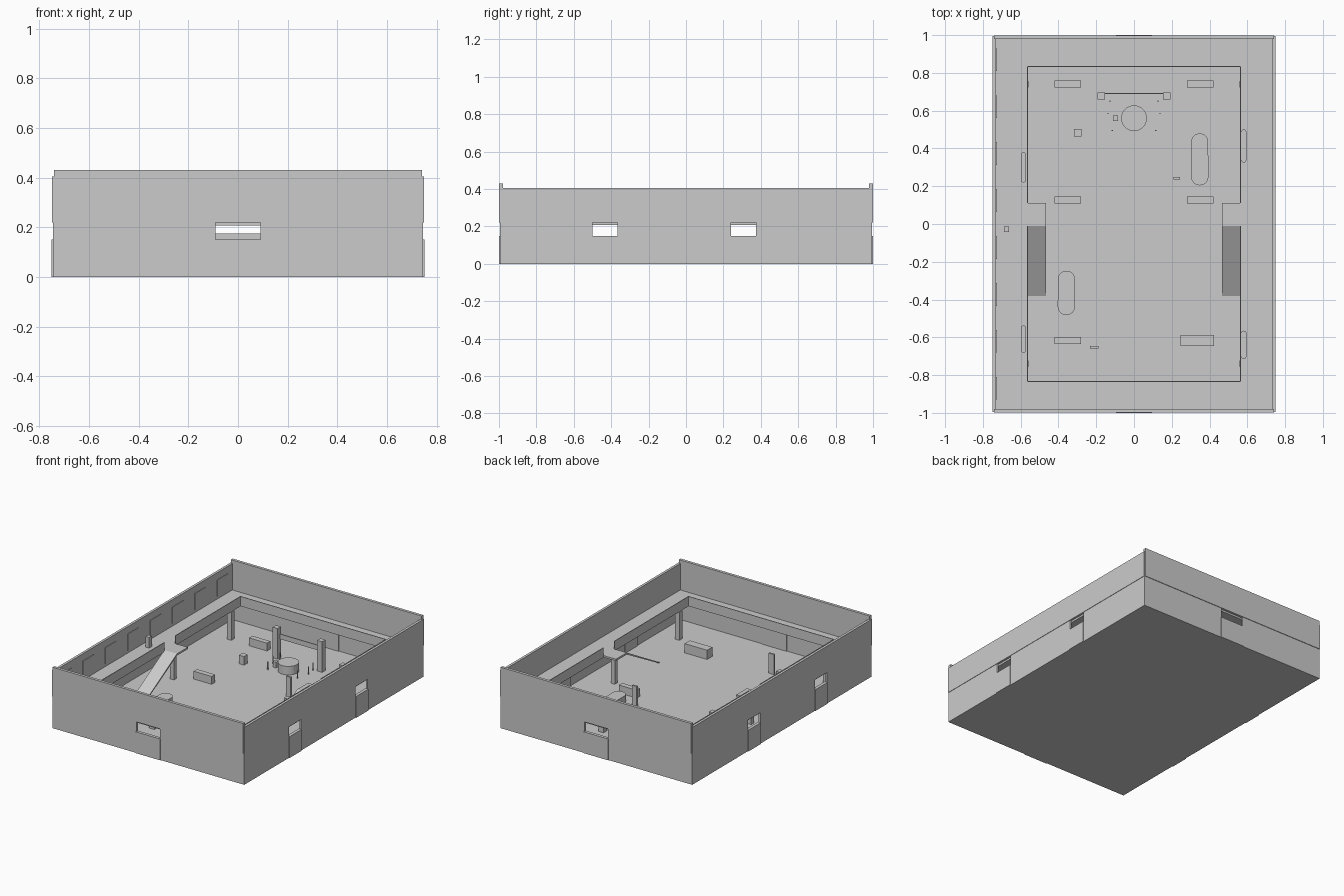
import bpy
import bmesh

cube = bpy.data.objects.get("Cube")
if cube:
    bpy.data.objects.remove(cube, do_unlink=True)

grey = bpy.data.materials.new("plain grey")
grey.use_nodes = True
colour = (0.6, 0.6, 0.6, 1)
grey.diffuse_color = colour
grey.node_tree.nodes["Principled BSDF"].inputs["Base Color"].default_value = colour


def finish(name, bm):
    bmesh.ops.recalc_face_normals(bm, faces=bm.faces)
    mesh = bpy.data.meshes.new(name)
    bm.to_mesh(mesh)
    bm.free()
    mesh.materials.append(grey)
    obj = bpy.data.objects.new(name, mesh)
    bpy.context.collection.objects.link(obj)
    return obj


def box(name, x0, x1, y0, y1, z0, z1):
    bm = bmesh.new()
    bmesh.ops.create_cube(bm, size=1)
    for v in bm.verts:
        v.co = (x1 if v.co.x > 0 else x0, y1 if v.co.y > 0 else y0, z1 if v.co.z > 0 else z0)
    return finish(name, bm)


def block(name, x, y, w, d, z0, z1):
    return box(name, x - w / 2, x + w / 2, y - d / 2, y + d / 2, z0, z1)


def cylinder(name, x, y, radius, z0, z1, sides):
    bm = bmesh.new()
    bmesh.ops.create_cone(bm, cap_ends=True, segments=sides, radius1=radius, radius2=radius, depth=z1 - z0)
    bmesh.ops.translate(bm, vec=(x, y, (z0 + z1) / 2), verts=bm.verts)
    return finish(name, bm)


def pill(name, x, y, w, d, z0, z1):
    # Cylinder whose two halves are pulled apart along y
    bm = bmesh.new()
    bmesh.ops.create_cone(bm, cap_ends=True, segments=24, radius1=w / 2, radius2=w / 2, depth=z1 - z0)
    for v in bm.verts:
        v.co.y += (d - w) / 2 * (1 if v.co.y > 0 else -1)
    bmesh.ops.translate(bm, vec=(x, y, (z0 + z1) / 2), verts=bm.verts)
    return finish(name, bm)


WX, WY, T = 0.745, 0.995, 0.012
IX, IY = 0.565, 0.835
DECK, UNDER, SILL = 0.22, 0.207, 0.15

# Ground floor
box("ground_floor", -WX, WX, -WY, WY, 0, 0.01)


def storey_wall(name, place, length, openings):
    """Lower wall with openings; place(name, a0, a1, z0, z1) puts a strip along it."""
    start = -length
    for a, b in openings:
        place(name + "_pier", start, a, 0.005, DECK)
        place(name + "_sill", a, b, 0.005, SILL)
        start = b
    place(name + "_pier", start, length, 0.005, DECK)


for s, side in ((-1, "right"), (1, "left")):
    def side_strip(name, a0, a1, z0, z1, grow=0):
        block_x = s * (WX - T / 2)
        return box(name, block_x - T / 2 - grow, block_x + T / 2 + grow, a0, a1, z0, z1)

    # Side walls, doors and upper wall
    doors = ((-0.5, -0.365), (0.24, 0.375))
    storey_wall(side + "_lower_wall", side_strip, WY, doors)
    for a, b in doors:
        side_strip(side + "_door", a, b, 0, SILL, 0.005)
    side_strip(side + "_upper_wall", -WY, WY, DECK, 0.405, 0.003)

for s, side in ((-1, "front"), (1, "back")):
    def end_strip(name, a0, a1, z0, z1, grow=0):
        block_y = s * (WY - T / 2)
        return box(name, a0, a1, block_y - T / 2 - grow, block_y + T / 2 + grow, z0, z1)

    # End walls, doors and taller upper wall
    storey_wall(side + "_lower_wall", end_strip, WX, ((-0.09, 0.09),))
    end_strip(side + "_door", -0.095, 0.095, 0, SILL, 0.005)
    end_strip(side + "_upper_wall", -0.74, 0.74, DECK, 0.43, 0.004)

    # Gallery deck and parapet across the ends
    box(side + "_gallery", -WX + T, WX - T, *sorted((s * IY, s * (WY - T))), UNDER, DECK)
    block(side + "_parapet", 0, s * IY, 2 * IX, 0.005, UNDER, 0.275)


def ramp(name, x0, x1):
    # Thin sloping slab from the landing down to the floor
    bm = bmesh.new()
    profile = ((-0.01, DECK), (-0.38, 0.01), (-0.375, 0.005), (-0.01, UNDER))
    face = bm.faces.new([bm.verts.new((x0, y, z)) for y, z in profile])
    out = bmesh.ops.extrude_face_region(bm, geom=[face])
    verts = [g for g in out["geom"] if isinstance(g, bmesh.types.BMVert)]
    bmesh.ops.translate(bm, vec=(x1 - x0, 0, 0), verts=verts)
    return finish(name, bm)


for s, side in ((-1, "right"), (1, "left")):
    # Side gallery, parapets, landing and ramp
    box(side + "_gallery", *sorted((s * IX, s * (WX - T))), -IY, IY, UNDER, DECK)
    block(side + "_front_parapet", s * IX, (-IY - 0.01) / 2, 0.005, IY - 0.01, UNDER, 0.275)
    block(side + "_back_parapet", s * IX, (IY + 0.11) / 2, 0.005, IY - 0.11, UNDER, 0.275)
    x0, x1 = sorted((s * 0.467, s * IX))
    box(side + "_landing", x0, x1, -0.01, 0.11, UNDER, DECK)
    ramp(side + "_ramp", x0, x1)
    block(side + "_landing_post", s * 0.53, 0.04, 0.03, 0.03, 0.01, UNDER)
    for y in (-0.74, 0.74):
        block(side + "_gallery_post", s * 0.575, y, 0.035, 0.035, 0.01, UNDER)

    # Stage frame posts
    block(side + "_frame_post", s * 0.173, 0.677, 0.038, 0.036, 0.01, 0.225)

    # Matching floor benches
    for y in (0.74, 0.127):
        block(side + "_bench", s * 0.35, y, 0.14, 0.037, 0.01, 0.065)

    # Rods round the table
    for x, y in ((0.128, 0.65), (0.138, 0.585), (0.115, 0.495)):
        cylinder(side + "_rod", s * x, y, 0.004, 0.01, 0.065, 8)

block("frame_bar", 0, 0.691, 0.31, 0.006, 0.14, 0.175)
block("small_front_bench", -0.35, -0.617, 0.14, 0.037, 0.01, 0.065)
block("large_front_bench", 0.335, -0.617, 0.175, 0.058, 0.01, 0.075)

# Round table and small furniture
cylinder("round_table", 0, 0.56, 0.068, 0.01, 0.07, 32)
block("stool", -0.098, 0.56, 0.027, 0.03, 0.01, 0.05)
block("pedestal", -0.297, 0.483, 0.04, 0.04, 0.01, 0.07)
block("back_sign", 0.226, 0.243, 0.036, 0.013, 0.01, 0.15)
block("front_sign", -0.21, -0.652, 0.044, 0.013, 0.01, 0.15)
block("gallery_pedestal", -0.675, -0.027, 0.027, 0.03, DECK, 0.295)

# Rounded islands on the floor and rounded benches on the gallery
pill("back_island", 0.348, 0.342, 0.092, 0.275, 0.01, 0.06)
pill("front_island", -0.358, -0.365, 0.092, 0.235, 0.01, 0.06)
for x, y, d in ((-0.585, 0.3, 0.16), (-0.585, -0.61, 0.145), (0.581, 0.413, 0.175), (0.581, -0.64, 0.15)):
    pill("gallery_bench", x, y, 0.028, d, DECK, 0.25)

# Row of wall panels along the right gallery
for k in range(8):
    block("wall_panel", -0.73, 0.87 - 0.2486 * k, 0.008, 0.12, 0.24, 0.355)
